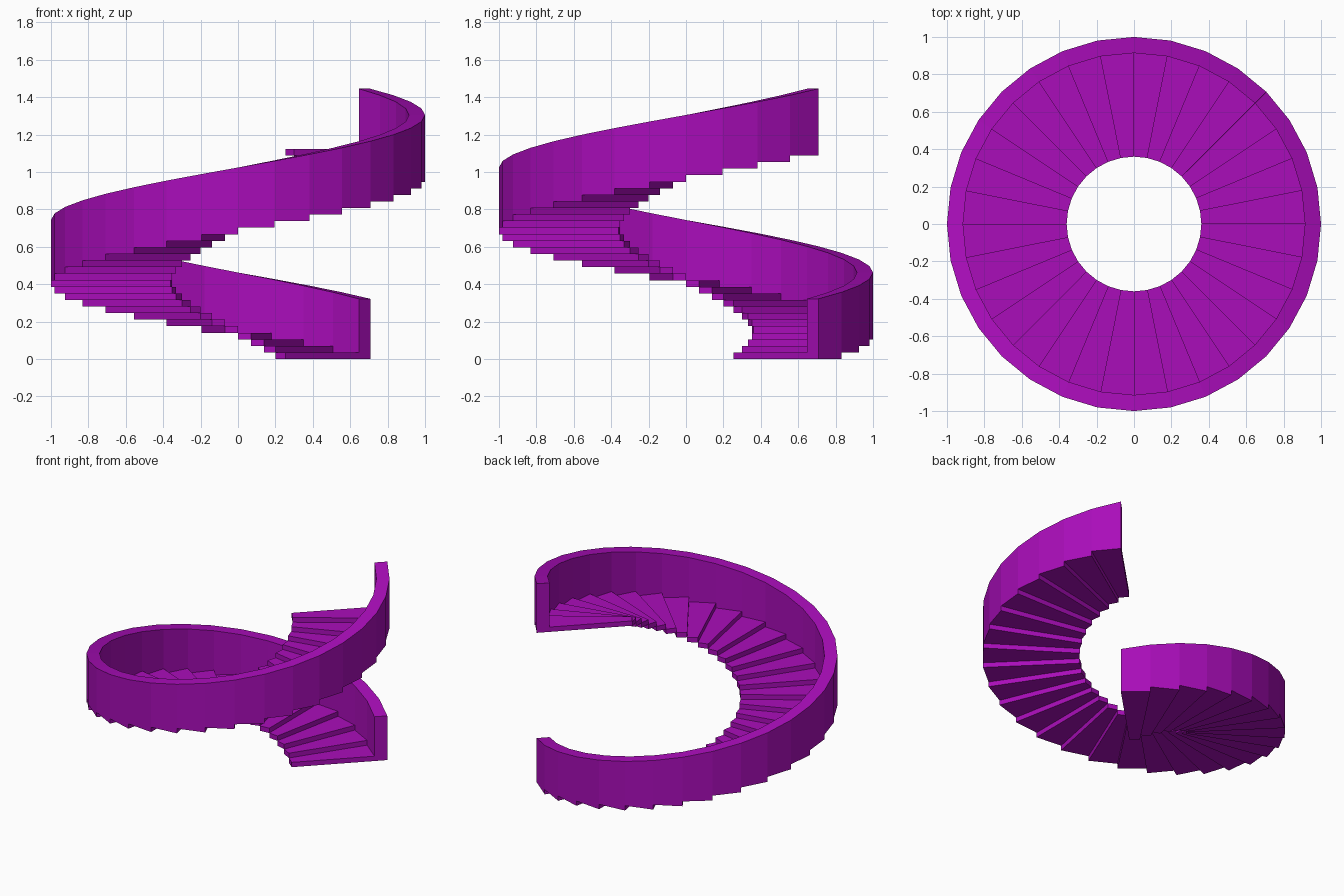
import bpy, math

if "Cube" in bpy.data.objects:
    bpy.data.objects.remove(bpy.data.objects["Cube"])

N = 32                      # steps in one full turn
RISE = 0.0351               # height of one step
R_IN, R_WALL, R_OUT = 0.36, 0.914, 1.0
WALL_H = 0.322              # wall top above the step line
START = math.radians(45)

purple = bpy.data.materials.new("purple")
purple.diffuse_color = (0.40, 0.004, 0.49, 1)
purple.use_nodes = True
purple.node_tree.nodes["Principled BSDF"].inputs["Base Color"].default_value = purple.diffuse_color


def pt(r, k, z):
    """Point at radius r on radial line k."""
    a = START + k * 2 * math.pi / N
    return (r * math.cos(a), r * math.sin(a), z)


def make_object(name, quads):
    verts = [p for q in quads for p in q]
    faces = [tuple(range(i * 4, i * 4 + 4)) for i in range(len(quads))]
    me = bpy.data.meshes.new(name)
    me.from_pydata(verts, [], faces)
    me.materials.append(purple)
    ob = bpy.data.objects.new(name, me)
    bpy.context.collection.objects.link(ob)


def radial(k, r0, r1, z0, z1, flip=False):
    """Upright radial face; faces backwards along the climb unless flipped."""
    q = [pt(r0, k, z0), pt(r1, k, z0), pt(r1, k, z1), pt(r0, k, z1)]
    return q[::-1] if flip else q


steps, wall = [], []
for i in range(N):
    j, z0, z1 = i + 1, i * RISE, (i + 1) * RISE
    t0, t1 = WALL_H + z0, WALL_H + z1
    # step: tread, underside, inner edge, riser and back
    steps += [
        [pt(R_IN, i, z1), pt(R_WALL, i, z1), pt(R_WALL, j, z1), pt(R_IN, j, z1)],
        [pt(R_IN, j, z0), pt(R_OUT, j, z0), pt(R_OUT, i, z0), pt(R_IN, i, z0)],
        [pt(R_IN, j, z0), pt(R_IN, i, z0), pt(R_IN, i, z1), pt(R_IN, j, z1)],
        radial(i, R_IN, R_WALL, z0, z1),
        radial(j, R_IN, R_OUT, z0, z1, True),
    ]
    # wall: outside, inside and sloping top
    wall += [
        [pt(R_OUT, i, z0), pt(R_OUT, j, z0), pt(R_OUT, j, t1), pt(R_OUT, i, t0)],
        [pt(R_WALL, j, z1), pt(R_WALL, i, z1), pt(R_WALL, i, t0), pt(R_WALL, j, t1)],
        [pt(R_WALL, i, t0), pt(R_OUT, i, t0), pt(R_OUT, j, t1), pt(R_WALL, j, t1)],
    ]
# wall ends
wall.append(radial(0, R_WALL, R_OUT, 0, WALL_H))
wall.append(radial(N, R_WALL, R_OUT, N * RISE, N * RISE + WALL_H, True))

make_object("spiral_steps", steps)
make_object("outer_wall", wall)
